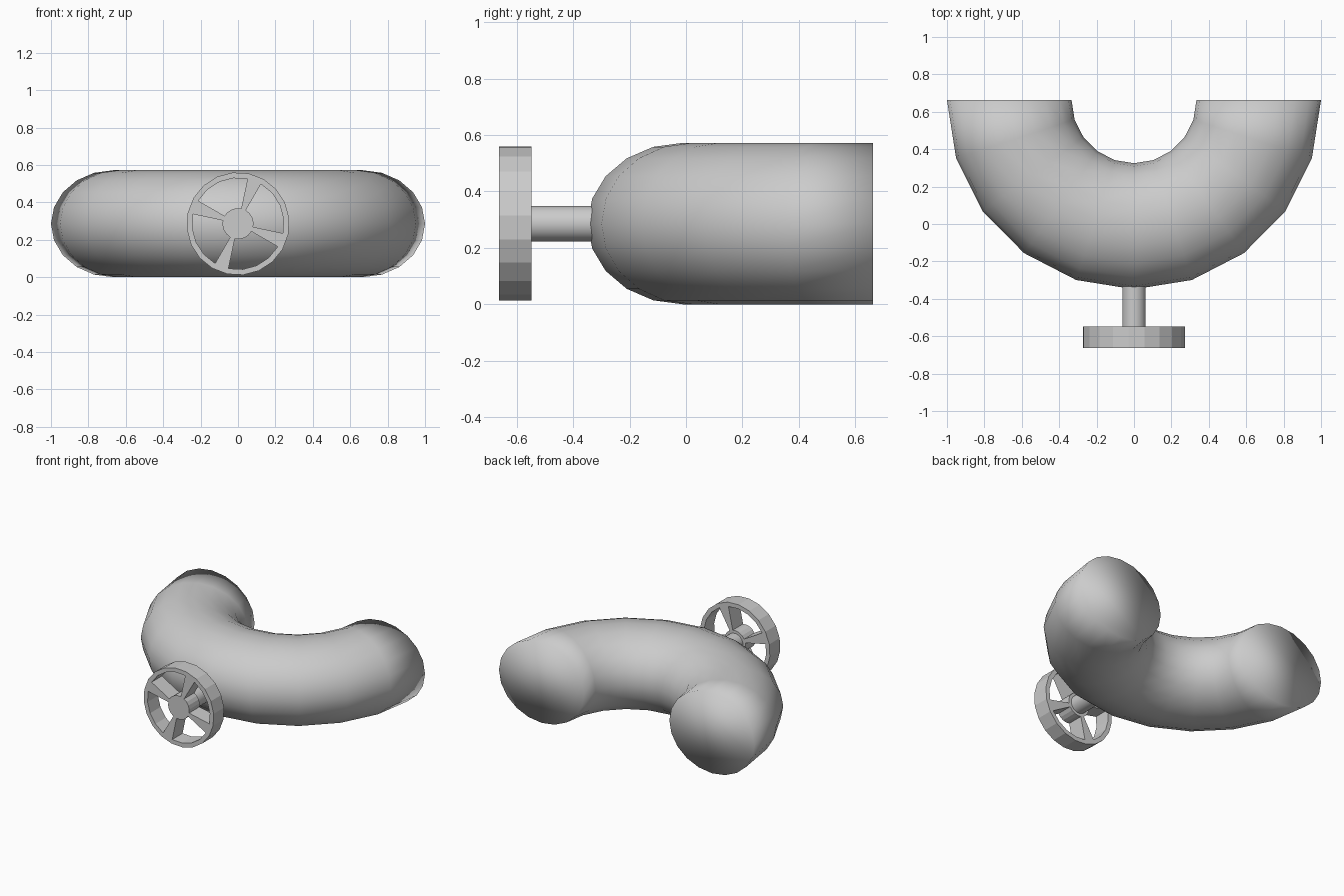
import bpy, bmesh
from math import sin, cos, radians

if "Cube" in bpy.data.objects:
    bpy.data.objects.remove(bpy.data.objects["Cube"])

ZC = 0.286          # height of the shared centre axis
Y_END = 0.663       # flat ends of the pipe
STEP = 18           # 20-sided round parts


def finish(name, bm, angle):
    bmesh.ops.recalc_face_normals(bm, faces=bm.faces)
    me = bpy.data.meshes.new(name)
    bm.to_mesh(me)
    bm.free()
    ob = bpy.data.objects.new(name, me)
    bpy.context.collection.objects.link(ob)
    bpy.ops.object.select_all(action='DESELECT')
    ob.select_set(True)
    bpy.context.view_layer.objects.active = ob
    if angle is None:
        bpy.ops.object.shade_smooth()
    else:
        bpy.ops.object.shade_smooth_by_angle(angle=radians(angle))
    return ob


def bridge(bm, a, b):
    n = len(a)
    for i in range(n):
        bm.faces.new((a[i], a[(i + 1) % n], b[(i + 1) % n], b[i]))


# Half-ring pipe with capped ends, slightly flattened in height
bm = bmesh.new()
rings = []
for i in range(11):
    t = radians(180 + i * STEP)
    ring = []
    for j in range(20):
        p = radians(j * STEP)
        r = 0.667 + 0.333 * cos(p)
        ring.append(bm.verts.new((r * cos(t), Y_END + 1.012 * r * sin(t),
                                  ZC + 0.286 * sin(p))))
    rings.append(ring)
for a, b in zip(rings, rings[1:]):
    bridge(bm, a, b)
bm.faces.new(rings[0])
bm.faces.new(rings[-1])
finish("curved_pipe", bm, None)

# Valve stem
bm = bmesh.new()
ends = [[bm.verts.new((0.063 * cos(radians(6 + k * STEP)), y,
                       ZC + 0.063 * sin(radians(6 + k * STEP))))
         for k in range(20)] for y in (-0.56, -0.30)]
bridge(bm, *ends)
for e in ends:
    bm.faces.new(e)
finish("stem", bm, 40)

# Hand wheel: hub, four wedge spokes and rim, drawn flat then extruded
bm = bmesh.new()
circles = [[bm.verts.new((r * cos(radians(6 + k * STEP)), -Y_END,
                          ZC + r * sin(radians(6 + k * STEP))))
            for k in range(20)] for r in (0.083, 0.245, 0.275)]
hub, inner, outer = circles
bm.faces.new(hub)
bridge(bm, inner, outer)
for k in (3, 8, 13, 18):
    n = (k + 1) % 20
    bm.faces.new((hub[k], hub[n], inner[n], inner[k]))
front = bm.faces[:]
res = bmesh.ops.extrude_face_region(bm, geom=front, use_keep_orig=True)
moved = [g for g in res["geom"] if isinstance(g, bmesh.types.BMVert)]
bmesh.ops.translate(bm, verts=moved, vec=(0, 0.116, 0))
finish("hand_wheel", bm, 17)
